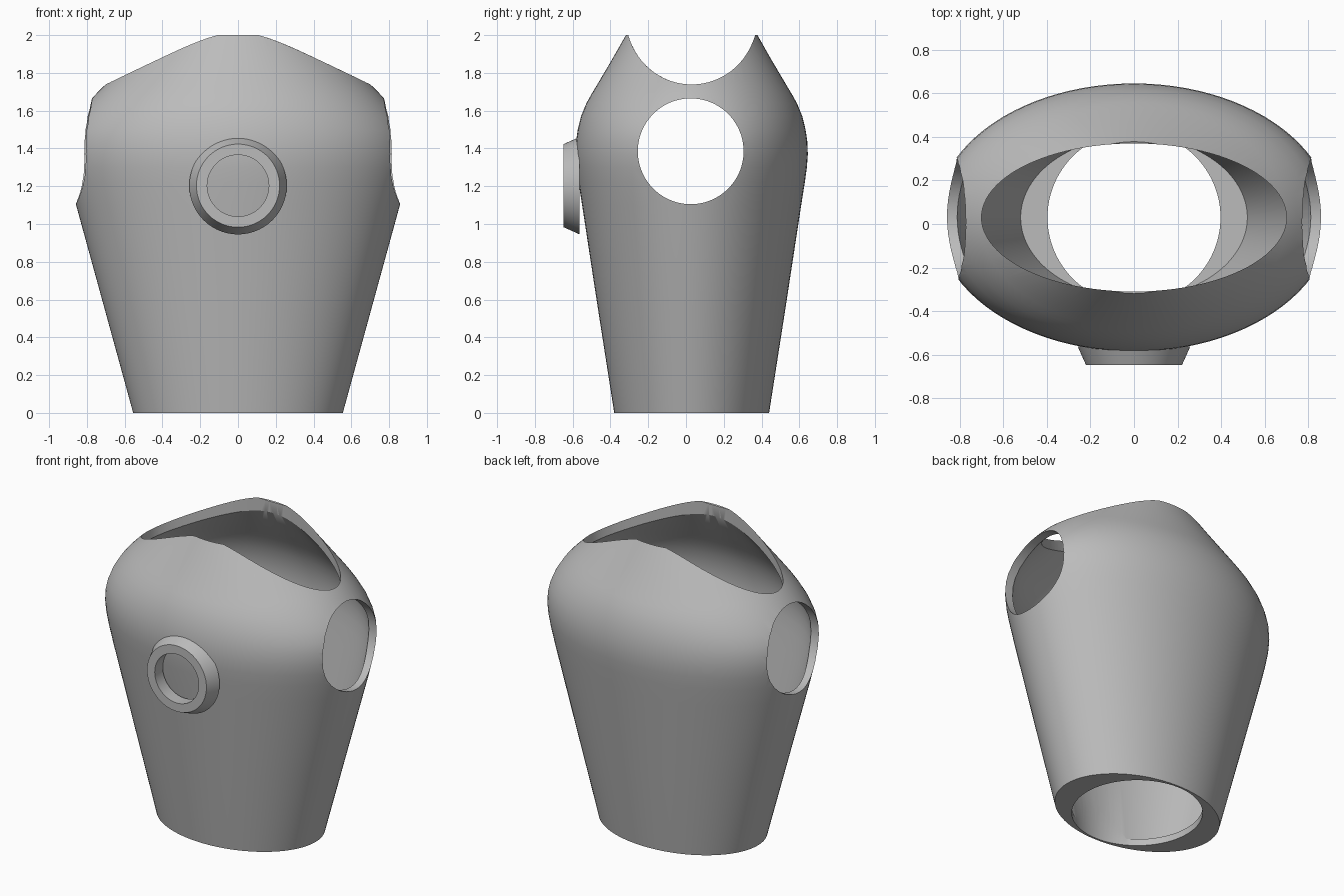
import bpy, bmesh, math
from mathutils import Matrix

if "Cube" in bpy.data.objects:
    bpy.data.objects.remove(bpy.data.objects["Cube"])

SIDES = 96
CENTRE_Y = 0.03

grey = bpy.data.materials.new("plain_grey")
grey.use_nodes = True
GREY = (0.5, 0.5, 0.5, 1)
grey.diffuse_color = GREY
grey.node_tree.nodes["Principled BSDF"].inputs["Base Color"].default_value = GREY


def loft(name, sections, close_start=False, close_end=False, cyclic=False):
    """Skin elliptical rings given as (height, x radius, y radius)."""
    bm = bmesh.new()
    rings = []
    for z, rx, ry in sections:
        angles = [2 * math.pi * i / SIDES for i in range(SIDES)]
        rings.append([bm.verts.new((rx * math.cos(a), ry * math.sin(a), z)) for a in angles])
    pairs = list(zip(rings, rings[1:]))
    if cyclic:
        pairs.append((rings[-1], rings[0]))
    for low, high in pairs:
        for i in range(SIDES):
            j = (i + 1) % SIDES
            bm.faces.new((low[i], low[j], high[j], high[i]))
    if close_start:
        bm.faces.new(rings[0][::-1])
    if close_end:
        bm.faces.new(rings[-1])
    bmesh.ops.recalc_face_normals(bm, faces=bm.faces)
    mesh = bpy.data.meshes.new(name)
    bm.to_mesh(mesh)
    bm.free()
    mesh.materials.append(grey)
    obj = bpy.data.objects.new(name, mesh)
    bpy.context.collection.objects.link(obj)
    return obj


def select(obj):
    bpy.ops.object.select_all(action='DESELECT')
    obj.select_set(True)
    bpy.context.view_layer.objects.active = obj


def cut(target, name, rx, ry, length, matrix):
    """Subtract an elliptical cylinder, then discard it."""
    cutter = loft(name, [(-length / 2, rx, ry), (length / 2, rx, ry)], True, True)
    cutter.data.transform(matrix)
    cutter.hide_render = True
    mod = target.modifiers.new(name, 'BOOLEAN')
    mod.operation = 'DIFFERENCE'
    mod.solver = 'EXACT'
    mod.object = cutter
    select(target)
    bpy.ops.object.modifier_apply(modifier=mod.name)
    bpy.data.objects.remove(cutter)


def smooth(obj, degrees):
    select(obj)
    bpy.ops.object.shade_smooth_by_angle(angle=math.radians(degrees))


# Torso shell: tapered waist, rounded shoulders, sloping neck
torso = loft("torso_shell", [
    (0, 0.555, 0.41), (0.55, 0.706, 0.496), (1.1, 0.857, 0.58),
    (1.22, 0.887, 0.599), (1.3, 0.903, 0.61), (1.37, 0.91, 0.615),
    (1.44, 0.905, 0.612), (1.5, 0.888, 0.603), (1.57, 0.85, 0.586),
    (1.64, 0.795, 0.557), (1.69, 0.75, 0.529), (1.73, 0.71, 0.505),
    (1.865, 0.56, 0.425), (2, 0.41, 0.348)], close_start=True)
torso.data.transform(Matrix.Translation((0, CENTRE_Y, 0)))
wall = torso.modifiers.new("wall", 'SOLIDIFY')
wall.thickness = 0.045
wall.offset = -1
wall.use_even_offset = True
select(torso)
bpy.ops.object.modifier_apply(modifier=wall.name)

# Openings for the neck, waist and both arms
cut(torso, "neck_cutter", 0.7, 0.34, 1.4, Matrix.Translation((0, CENTRE_Y, 1.9)))
cut(torso, "waist_cutter", 0.397, 0.397, 0.6, Matrix.Translation((0, CENTRE_Y, 0)))
cut(torso, "arm_cutter", 0.28, 0.28, 3,
    Matrix.Translation((0, 0.025, 1.385)) @ Matrix.Rotation(math.pi / 2, 4, 'Y'))
smooth(torso, 30)

# Bevelled chest ring, open in the middle
ring = loft("chest_ring", [
    (0, 0.258, 0.258), (0.085, 0.22, 0.22),
    (0.085, 0.163, 0.163), (0, 0.163, 0.163)], cyclic=True)
ring.data.transform(Matrix.Translation((0, -0.563, 1.203)) @ Matrix.Rotation(math.pi / 2, 4, 'X'))
smooth(ring, 30)
